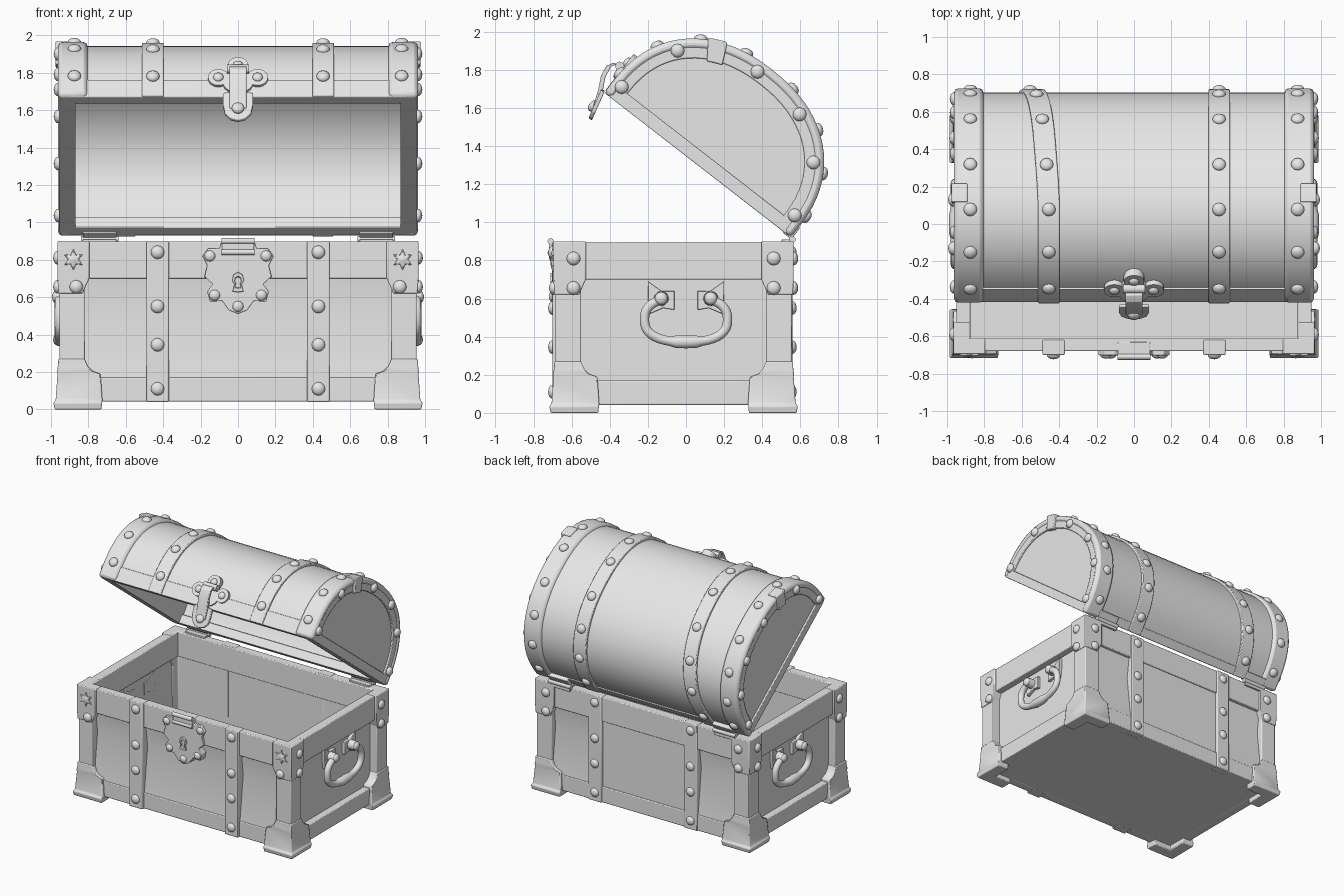
import bpy, bmesh, math
from mathutils import Vector, Matrix

cube = bpy.data.objects.get("Cube")
if cube:
    bpy.data.objects.remove(cube, do_unlink=True)

grey = bpy.data.materials.new("plain_grey")
grey.use_nodes = True
grey.diffuse_color = (0.8, 0.8, 0.8, 1)
grey.node_tree.nodes["Principled BSDF"].inputs["Base Color"].default_value = (0.8, 0.8, 0.8, 1)
made = []
CY, HALF = -0.065, 0.62          # body centre and half depth in y


def finish(name, bm, bevel=0):
    bmesh.ops.recalc_face_normals(bm, faces=bm.faces)
    me = bpy.data.meshes.new(name)
    bm.to_mesh(me)
    bm.free()
    ob = bpy.data.objects.new(name, me)
    bpy.context.collection.objects.link(ob)
    me.materials.append(grey)
    if bevel:
        mod = ob.modifiers.new("Bevel", 'BEVEL')
        mod.width, mod.segments, mod.limit_method = bevel, 2, 'ANGLE'
    made.append(ob)
    return ob


def loft(name, rings, bevel=0):
    """Skin a row of equal rings and cap both ends."""
    bm = bmesh.new()
    vs = [[bm.verts.new(p) for p in ring] for ring in rings]
    n = len(vs[0])
    for a, b in zip(vs, vs[1:]):
        for i in range(n):
            j = (i + 1) % n
            bm.faces.new((a[i], a[j], b[j], b[i]))
    bm.faces.new(vs[0])
    bm.faces.new(vs[-1])
    return finish(name, bm, bevel)


def box(name, x0, x1, y0, y1, z0, z1, bevel=0.006):
    return loft(name, [[(x0, y0, z), (x1, y0, z), (x1, y1, z), (x0, y1, z)] for z in (z0, z1)], bevel)


def tube(name, path, radii, ref=None, sides=14):
    path = [Vector(p) for p in path]
    rings = []
    for i, p in enumerate(path):
        t = (path[min(i + 1, len(path) - 1)] - path[max(i - 1, 0)]).normalized()
        a = Vector(ref) if ref else t.orthogonal().normalized()
        b = t.cross(a)
        rings.append([p + radii[i] * (a * math.cos(k * math.tau / sides) + b * math.sin(k * math.tau / sides))
                      for k in range(sides)])
    return loft(name, rings)


studs = bmesh.new()


def rivet(p, n, r=0.036):
    rot = Vector(n).to_track_quat('Z', 'Y').to_matrix().to_4x4()
    bmesh.ops.create_uvsphere(studs, u_segments=12, v_segments=8, radius=r,
                              matrix=Matrix.Translation(p) @ rot @ Matrix.Diagonal((1, 1, 0.65, 1)))


def mirrored(half):
    """Close a right-hand outline by mirroring it across the first axis."""
    return half + [(-a, b) for a, b in reversed(half) if a > 0]


# ---------- body ----------
bm = bmesh.new()
bmesh.ops.create_cube(bm, size=1, matrix=Matrix.Translation((0, CY, 0.468)) @ Matrix.Diagonal((1.79, 1.13, 0.85, 1)))
top = max(bm.faces, key=lambda f: f.calc_center_median().z)
bmesh.ops.inset_region(bm, faces=[top], thickness=0.022)
bmesh.ops.translate(bm, verts=top.verts, vec=(0, 0, -0.80))
finish("chest_body", bm)

for level, z0, z1 in (("top", 0.70, 0.897), ("bottom", 0.042, 0.17)):
    for s, side in ((-1, "front"), (1, "back")):
        y0, y1 = sorted((CY + s * 0.545, CY + s * (HALF - 0.005)))
        box(f"{level}_{side}_rail", -0.95, 0.95, y0, y1, z0, z1)
    for s, side in ((-1, "right"), (1, "left")):
        x0, x1 = sorted((s * 0.875, s * 0.95))
        box(f"{level}_{side}_rail", x0, x1, CY - 0.60, CY + 0.60, z0, z1)


def leaning_panel(name, s, x0, x1):
    """Wall panel, flush at its foot and set back under the top rail."""
    loft(name, [[(x0, CY + s * 0.55, z), (x1, CY + s * 0.55, z), (x1, CY + s * d, z), (x0, CY + s * d, z)]
                for z, d in ((0.16, 0.61), (0.53, 0.567), (0.71, 0.59))])


leaning_panel("front_panel", -1, -0.83, 0.83)
leaning_panel("back_right_panel", 1, -0.83, -0.43)
leaning_panel("back_left_panel", 1, 0.43, 0.83)
box("back_panel", -0.43, 0.43, CY + 0.55, CY + 0.605, 0.10, 0.75)


def corner(sx, sy, z, grow, reach):
    """L-shaped section that hugs one body corner."""
    ox, oy, ix, iy = 0.955 + grow, HALF + grow, 0.88, 0.55
    pts = [(ox, oy), (ox - reach, oy), (ox - reach, iy), (ix, iy), (ix, oy - reach), (ox, oy - reach)]
    return [(sx * x, CY + sy * y, z) for x, y in pts]


for sx, a in ((-1, "right"), (1, "left")):
    for sy, b in ((-1, "front"), (1, "back")):
        def stack(name, levels):
            loft(f"{b}_{a}_{name}", [corner(sx, sy, *l) for l in levels], 0.006)
        stack("post", [(0.04, 0, 0.135), (0.89, 0, 0.135)])
        stack("foot", [(0, 0.025, 0.25), (0.035, 0.032, 0.26), (0.05, 0.02, 0.25),
                       (0.19, 0.01, 0.23), (0.205, 0.012, 0.19), (0.23, 0.008, 0.16), (0.27, 0.006, 0.14)])
        stack("corner_plate", [(0.62, 0.006, 0.13), (0.70, 0.010, 0.17), (0.90, 0.010, 0.17)])
        for z in (0.81, 0.655):
            rivet((sx * 0.965, CY + sy * 0.525, z), (sx, 0, 0))
            if sy > 0 or z < 0.7:
                rivet((sx * 0.865, CY + sy * 0.63, z), (0, sy, 0))
    # star studs on the front corners
    rings = []
    for y, k in ((-0.69, 1), (-0.703, 0.9), (-0.712, 0.3)):
        rings.append([(sx * 0.88 + k * r * math.sin(i * math.pi / 6), y, 0.80 + k * r * math.cos(i * math.pi / 6))
                      for i in range(12) for r in [0.03 if i % 2 else 0.06]])
    loft(f"{a}_star_stud", rings)

    # body straps
    box(f"{a}_front_strap", sx * 0.43 - 0.06, sx * 0.43 + 0.06, -0.70, -0.62, 0.04, 0.90)
    box(f"{a}_back_strap", sx * 0.43 - 0.06, sx * 0.43 + 0.06, 0.49, 0.558, 0.04, 0.90)
    for z in (0.84, 0.55, 0.345, 0.11):
        rivet((sx * 0.43, -0.70, z), (0, -1, 0))
        rivet((sx * 0.43, 0.557, z), (0, 1, 0))

    # side handle
    path, radii = [], []
    for i in range(33):
        t = math.radians(125 + 290 * i / 32)
        c, s = math.cos(t), math.sin(t)
        y = 0.218 * math.copysign(abs(c) ** 0.8, c)
        path.append((sx * 0.955, y, 0.49 + 0.118 * math.copysign(abs(s) ** 0.8, s)))
        radii.append(0.034 if abs(y) < 0.075 and s < 0 else 0.025)
    tube(f"{a}_handle", path, radii, ref=(1, 0, 0))
    for m in (-1, 1):
        shape = [(0.06, 0.54), (0.12, 0.55), (0.19, 0.52), (0.20, 0.60), (0.20, 0.69), (0.13, 0.64), (0.06, 0.64)]
        loft(f"{a}_handle_mount", [[(sx * x, m * y, z) for y, z in shape] for x in (0.885, 0.92)], 0.004)
        tube(f"{a}_handle_pin", [(sx * 0.90, m * 0.13, 0.60), (sx * 0.972, m * 0.13, 0.60)], [0.04, 0.036])
        rivet((sx * 0.972, m * 0.13, 0.60), (sx, 0, 0), 0.034)

    # hinges
    tube(f"{a}_hinge_barrel", [(sx * 0.64, 0.557, 0.91), (sx * 0.84, 0.557, 0.91)], [0.018, 0.018])
    box(f"{a}_hinge_leaf", sx * 0.74 - 0.09, sx * 0.74 + 0.09, 0.50, 0.565, 0.87, 0.91, 0.003)

# ---------- lock on the body ----------
shield = mirrored([(0, 0.51), (0.05, 0.53), (0.085, 0.58), (0.15, 0.575), (0.165, 0.63), (0.135, 0.67),
                   (0.18, 0.71), (0.165, 0.77), (0.19, 0.82), (0.16, 0.86), (0.10, 0.86), (0.085, 0.90), (0, 0.90)])
loft("lock_plate", [[(x, y, z) for x, z in shield] for y in (-0.63, -0.702)], 0.004)
key = mirrored([(0, 0.625), (0.03, 0.63), (0.02, 0.67), (0.032, 0.69), (0.025, 0.72), (0, 0.735)])
loft("keyhole_rim", [[(x * k, y, 0.68 + (z - 0.68) * k) for x, z in key]
                     for y, k in ((-0.70, 1), (-0.712, 0.95), (-0.712, 0.6), (-0.70, 0.5))])
box("lock_staple", -0.085, 0.085, -0.718, -0.66, 0.835, 0.90)
for z in (0.90, 0.84):
    tube("staple_roll", [(-0.088, -0.71, z), (0.088, -0.71, z)], [0.016, 0.016])
for x, z in ((-0.15, 0.82), (0.15, 0.82), (-0.125, 0.61), (0.125, 0.61), (0, 0.55)):
    rivet((x, -0.70, z), (0, -1, 0), 0.03)

# ---------- lid, tilted open about the hinge ----------
CO, SI = 0.79, 0.613


def lid(x, u, v):
    """u runs from hinge to front edge, v rises out of the lid."""
    return Vector((x, 0.55 - CO * u + SI * v, 0.92 + SI * u + CO * v))


def lid_dir(u, v):
    return Vector((0, -CO * u + SI * v, SI * u + CO * v))


def arc(ang, inset):
    c, s = math.cos(ang), max(math.sin(ang), 0)
    return (0.62 + (0.62 - inset) * math.copysign(abs(c) ** 0.9, c), 0.08 + (0.556 - inset) * s ** 0.9)


def outline(inset, a0=0, a1=math.pi, n=36):
    pts = [arc(a0 + (a1 - a0) * i / n, inset) for i in range(n + 1)]
    return pts if a0 > 0 else [(pts[0][0], 0)] + pts + [(pts[-1][0], 0)]


def drift(f, skew):
    return skew * max(0, (f - 0.3) / 0.7) ** 1.5


def band(name, outer, inner, x0, x1, skew=0, bevel=0.006, **span):
    po, pi = outline(outer, **span), outline(inner, **span)
    rings = []
    for i, (p, q) in enumerate(zip(po, pi)):
        d = drift(i / (len(po) - 1), skew)
        rings.append([lid(x0 + d, *p), lid(x1 + d, *p), lid(x1 + d, *q), lid(x0 + d, *q)])
    return loft(name, rings, bevel)


def lid_box(name, x0, x1, u0, u1, v0, v1):
    loft(name, [[lid(x, u0, v0), lid(x, u1, v0), lid(x, u1, v1), lid(x, u0, v1)] for x in (x0, x1)], 0.005)


band("lid_shell", 0.022, 0.065, -0.92, 0.92, bevel=0)
lid_box("lid_front_rail", -0.90, 0.90, 1.165, 1.226, 0, 0.115)
lid_box("lid_back_rail", -0.90, 0.90, 0.014, 0.085, 0, 0.07)
for s, a in ((-1, "right"), (1, "left")):
    x0, x1 = sorted((s * 0.805, s * 0.962))
    band(f"lid_{a}_end_band", 0.0, 0.055, x0, x1, bevel=0.022)
    x0, x1 = sorted((s * 0.875, s * 0.957))
    band(f"lid_{a}_rim", 0.03, 0.10, x0, x1)
    lid_box(f"lid_{a}_sill", x0, x1, 0.05, 1.19, 0, 0.07)
    loft(f"lid_{a}_end", [[lid(s * x, *p) for p in outline(0.04)] for x in (0.87, 0.943)])
    x0, x1 = sorted((s * 0.89, s * 0.975))
    band(f"lid_{a}_clip", -0.010, 0.11, x0, x1, a0=math.radians(57), a1=math.radians(67), n=4)
    skew = -0.15 if s < 0 else 0
    band(f"lid_{a}_strap", 0.004, 0.04, s * 0.455 - 0.058, s * 0.455 + 0.058, skew)
    for i in range(8):
        t = math.radians(4 + 24.5 * i)
        n = lid_dir(math.cos(t), math.sin(t))
        rivet(lid(s * 0.455 + drift(t / math.pi, skew), *arc(t, 0.002)), n)
        rivet(lid(s * 0.875, *arc(t, 0)), n)
    for deg in (0, 39, 86, 115, 145, 178):
        rivet(lid(s * 0.962, *arc(math.radians(deg), 0.055)), (s, 0, 0))
    lid_box(f"lid_{a}_hinge_leaf", s * 0.74 - 0.09, s * 0.74 + 0.09, -0.008, 0.05, -0.006, 0.07)

# ---------- hasp on the lid ----------
for x, v, r in ((-0.105, 0.12, 0.055), (0.105, 0.12, 0.055), (0, 0.20, 0.055), (0, 0.10, 0.085)):
    tube("hasp_plate_lobe", [lid(x, 1.19, v), lid(x, 1.242, v)], [r, r], sides=20)
    if r < 0.06:
        rivet(lid(x, 1.242, v), lid_dir(1, 0), 0.028)
strip = [(1.23, 0.17), (1.275, 0.165), (1.295, 0.13), (1.285, 0.07), (1.25, 0), (1.22, -0.08)]
loft("hasp_arm", [[lid(x, u + d, v - d * 0.5) for x, d in ((-0.045, 0), (0.045, 0), (0.045, 0.022), (-0.045, 0.022))]
                  for u, v in strip], 0.004)
tongue = mirrored([(0, -0.155), (0.04, -0.145), (0.07, -0.115), (0.08, -0.07), (0.08, 0), (0, 0.01)])
loft("hasp_tongue", [[lid(x, 1.24 + 0.25 * v + d, v) for x, v in tongue] for d in (0, 0.022)], 0.004)
tube("hasp_pin", [lid(-0.06, 1.26, 0.16), lid(0.06, 1.26, 0.16)], [0.024, 0.024])
rivet(lid(0, 1.243, -0.09), lid_dir(1, 0), 0.034)

finish("rivets", studs)
bpy.ops.object.select_all(action='DESELECT')
for ob in made:
    ob.select_set(True)
bpy.context.view_layer.objects.active = made[0]
bpy.ops.object.shade_smooth_by_angle(angle=math.radians(35))
